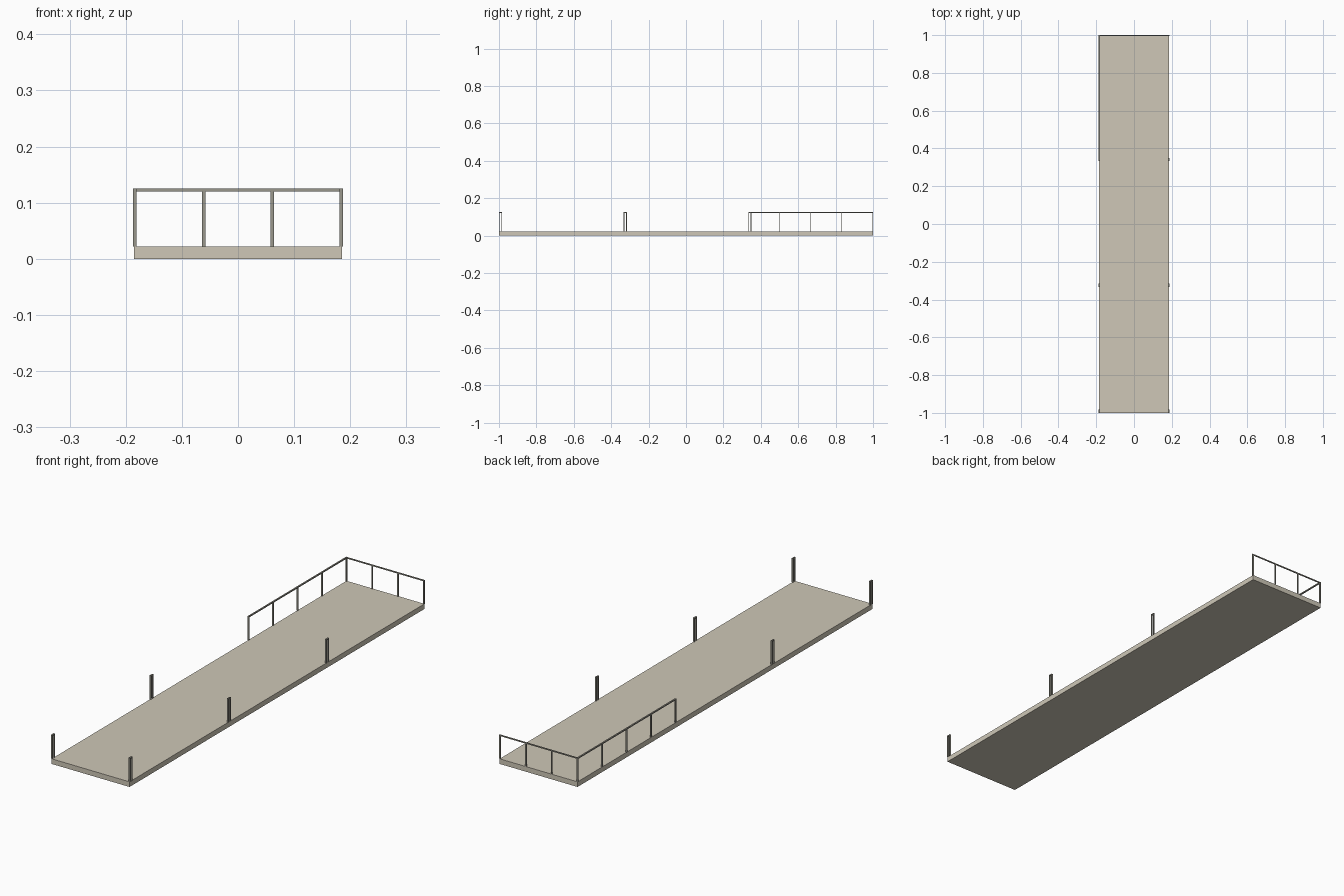
import bpy, bmesh
from mathutils import Matrix, Vector

if "Cube" in bpy.data.objects:
    bpy.data.objects.remove(bpy.data.objects["Cube"])

HX, TOP, RAIL = 0.184, 0.022, 0.125   # half width to post line, deck top, rail top
WX, WY, WZ = 0.006, 0.004, 0.005      # bar thickness along each axis


def material(name, rgb):
    m = bpy.data.materials.new(name)
    m.diffuse_color = (*rgb, 1)
    m.use_nodes = True
    m.node_tree.nodes["Principled BSDF"].inputs["Base Color"].default_value = m.diffuse_color
    return m


def boxes(name, spans, mat):
    """One object made of boxes given as (low corner, high corner)."""
    bm = bmesh.new()
    for lo, hi in spans:
        lo, hi = Vector(lo), Vector(hi)
        bmesh.ops.create_cube(bm, size=1, matrix=Matrix.Translation((lo + hi) / 2)
                              @ Matrix.Diagonal((*(hi - lo), 1)))
    me = bpy.data.meshes.new(name)
    bm.to_mesh(me)
    bm.free()
    me.materials.append(mat)
    ob = bpy.data.objects.new(name, me)
    bpy.context.collection.objects.link(ob)


def post(x, y):
    return (x - WX / 2, y - WY / 2, TOP), (x + WX / 2, y + WY / 2, RAIL - WZ)


def rail(x0, y0, x1, y1):
    return (x0 - WX / 2, y0 - WY / 2, RAIL - WZ), (x1 + WX / 2, y1 + WY / 2, RAIL)


stone = material("warm_stone", (0.62, 0.575, 0.475))
metal = material("grey_metal", (0.32, 0.31, 0.265))

# Deck slab
boxes("deck", [((-0.185, -1, 0), (0.185, 1, TOP))], stone)

# Railing along the back edge
yb = 1 - WY / 2
boxes("back_railing",
      [post(-HX + 2 * HX * i / 3, yb) for i in range(4)] + [rail(-HX, yb, HX, yb)], metal)

# Railing along the rear third of the left edge
y0 = 0.335
boxes("left_railing",
      [post(-HX, y0 + (yb - y0) * i / 4) for i in range(4)]
      + [rail(-HX, y0, -HX, yb - WY)], metal)

# Narrow hoop posts along both long edges
for side, x, starts in (("left", -HX, (-1, -0.333)), ("right", HX, (-1, -0.333, 0.333))):
    for n, y in enumerate(starts, 1):
        a, b = y + WY / 2, y + 0.017 - WY / 2
        boxes(f"{side}_hoop_{n}", [post(x, a), post(x, b), rail(x, a, x, b)], metal)
